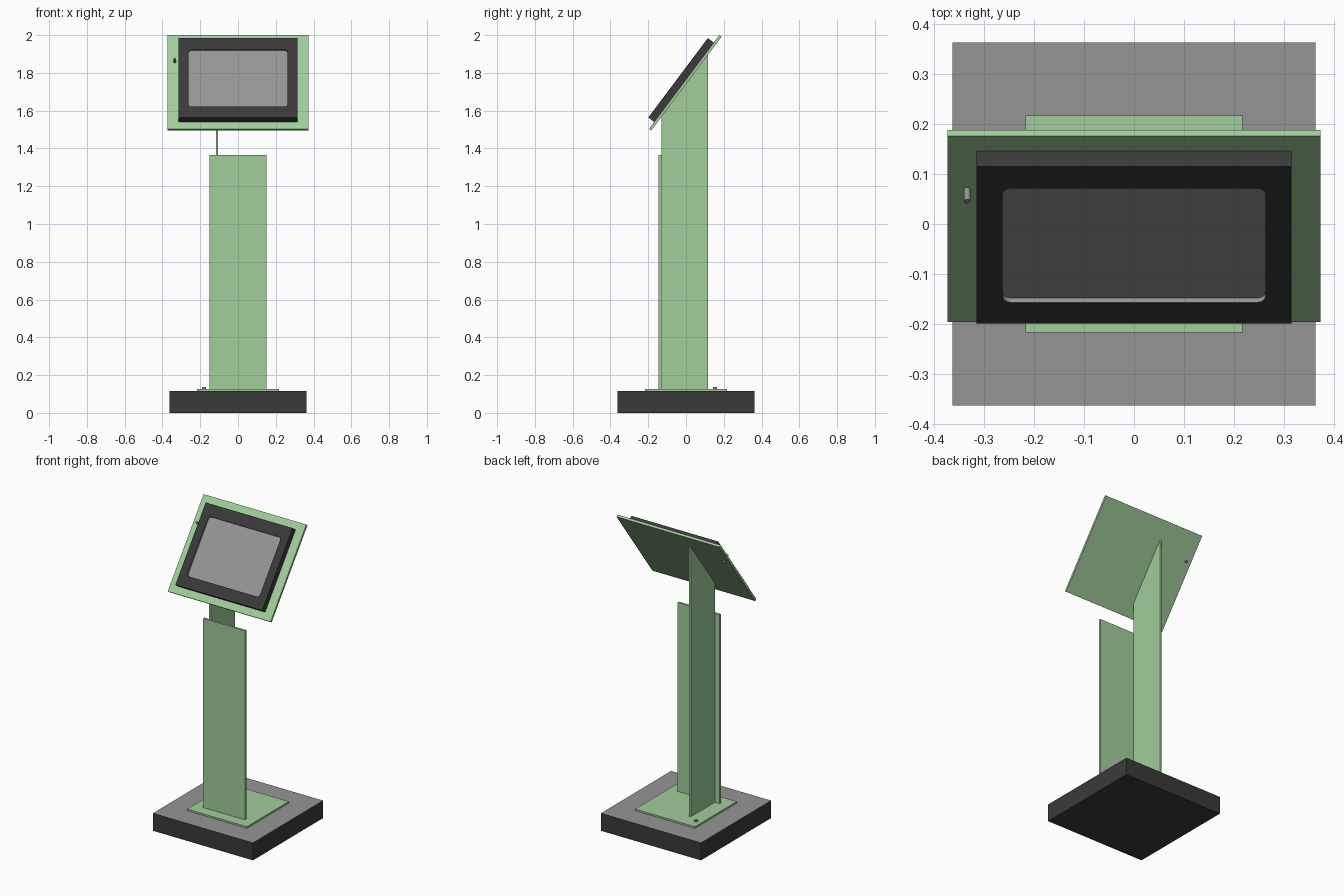
import bpy, bmesh, math
from mathutils import Matrix, Vector

if "Cube" in bpy.data.objects:
    bpy.data.objects.remove(bpy.data.objects["Cube"], do_unlink=True)


def material(name, r, g, b):
    m = bpy.data.materials.new(name)
    m.use_nodes = True
    m.diffuse_color = (r, g, b, 1)
    m.node_tree.nodes["Principled BSDF"].inputs["Base Color"].default_value = (r, g, b, 1)
    return m


GREEN = material("pale green", 0.36, 0.61, 0.33)
GRAY = material("mid gray", 0.30, 0.30, 0.30)
DARK = material("charcoal", 0.042, 0.042, 0.042)

# Sloped frame of the head: local y runs up the slope, local z points out of its front
TILT = Matrix.Translation((0, -0.196, 1.504)) @ Matrix.Rotation(math.atan2(4, 3), 4, "X")


def finish(name, bm, mats, matrix=Matrix()):
    bmesh.ops.recalc_face_normals(bm, faces=bm.faces)
    mesh = bpy.data.meshes.new(name)
    bm.to_mesh(mesh)
    bm.free()
    for m in mats:
        mesh.materials.append(m)
    ob = bpy.data.objects.new(name, mesh)
    ob.matrix_world = matrix
    bpy.context.collection.objects.link(ob)
    return ob


def box(name, lo, hi, mats, matrix=Matrix()):
    lo, hi = Vector(lo), Vector(hi)
    bm = bmesh.new()
    bmesh.ops.create_cube(bm, size=1)
    for v in bm.verts:
        v.co = (lo + hi) / 2 + v.co * (hi - lo)
    return finish(name, bm, mats, matrix)


def cylinder(name, center, radius, z0, z1, mat, matrix=Matrix()):
    bm = bmesh.new()
    place = Matrix.Translation((*center, (z0 + z1) / 2))
    bmesh.ops.create_cone(bm, cap_ends=True, segments=20, radius1=radius,
                          radius2=radius, depth=z1 - z0, matrix=place)
    for f in bm.faces:
        f.smooth = len(f.verts) == 4
    for e in bm.edges:
        e.smooth = all(f.smooth for f in e.link_faces)
    return finish(name, bm, [mat], matrix)


# Heavy base with a gray top face
base = box("base", (-0.363, -0.363, 0), (0.363, 0.363, 0.115), [DARK, GRAY])
for p in base.data.polygons:
    p.material_index = int(p.normal.z > 0.5)

# Foot plate and its bolt
box("foot_plate", (-0.217, -0.217, 0.115), (0.217, 0.217, 0.126), [GREEN])
cylinder("foot_bolt", (-0.18, 0.153), 0.011, 0.126, 0.136, GRAY)

# Front plate of the column
box("column_front_plate", (-0.152, -0.145, 0.126), (0.152, -0.131, 1.366), [GREEN])

# Upright fin, cut along the slope of the head
bm = bmesh.new()
outline = [(-0.131, 0.126), (0.117, 0.126), (0.117, 1.897), (-0.131, 1.566)]
side = bm.faces.new([bm.verts.new((-0.117, y, z)) for y, z in outline])
grown = bmesh.ops.extrude_face_region(bm, geom=[side])["geom"]
bmesh.ops.translate(bm, vec=(0.012, 0, 0),
                    verts=[g for g in grown if isinstance(g, bmesh.types.BMVert)])
finish("column_fin", bm, [GREEN])

# Sloped mounting panel with a lock through it
box("head_panel", (-0.373, 0, -0.015), (0.373, 0.62, 0), [GREEN], TILT)
cylinder("panel_lock", (-0.334, 0.442), 0.0065, -0.03, 0.03, GRAY, TILT)


# Display housing with a round-cornered recessed screen
def display(x, y0, y1, thick, sx, sy0, sy1, depth, radius, steps=5):
    bm = bmesh.new()

    def corners(w, a, b):
        return [(w, b), (-w, b), (-w, a), (w, a)]

    back = [bm.verts.new((*c, 0)) for c in corners(x, y0, y1)]
    front = [bm.verts.new((*c, thick)) for c in corners(x, y0, y1)]
    arcs = []
    for i, (cx, cy) in enumerate(corners(sx - radius, sy0 + radius, sy1 - radius)):
        angles = [(i + j / steps) * math.pi / 2 for j in range(steps + 1)]
        arcs.append([bm.verts.new((cx + radius * math.cos(t), cy + radius * math.sin(t), thick))
                     for t in angles])
    bm.faces.new(back)
    for i in range(4):
        n = (i + 1) % 4
        bm.faces.new((back[i], back[n], front[n], front[i]))
        bm.faces.new((front[i], front[n], arcs[n][0], arcs[i][-1]))
        for a, b in zip(arcs[i], arcs[i][1:]):
            bm.faces.new((front[i], b, a))
    # Recess walls and screen
    rim = [v for arc in arcs for v in arc]
    floor = [bm.verts.new(v.co - Vector((0, 0, depth))) for v in rim]
    inner = [bm.faces.new(floor)]
    for i in range(len(rim)):
        n = (i + 1) % len(rim)
        inner.append(bm.faces.new((rim[i], rim[n], floor[n], floor[i])))
    for f in inner:
        f.material_index = 1
    return finish("display_housing", bm, [DARK, GRAY], TILT)


display(0.315, 0.046, 0.571, 0.039, 0.263, 0.117, 0.497, 0.011, 0.018)
